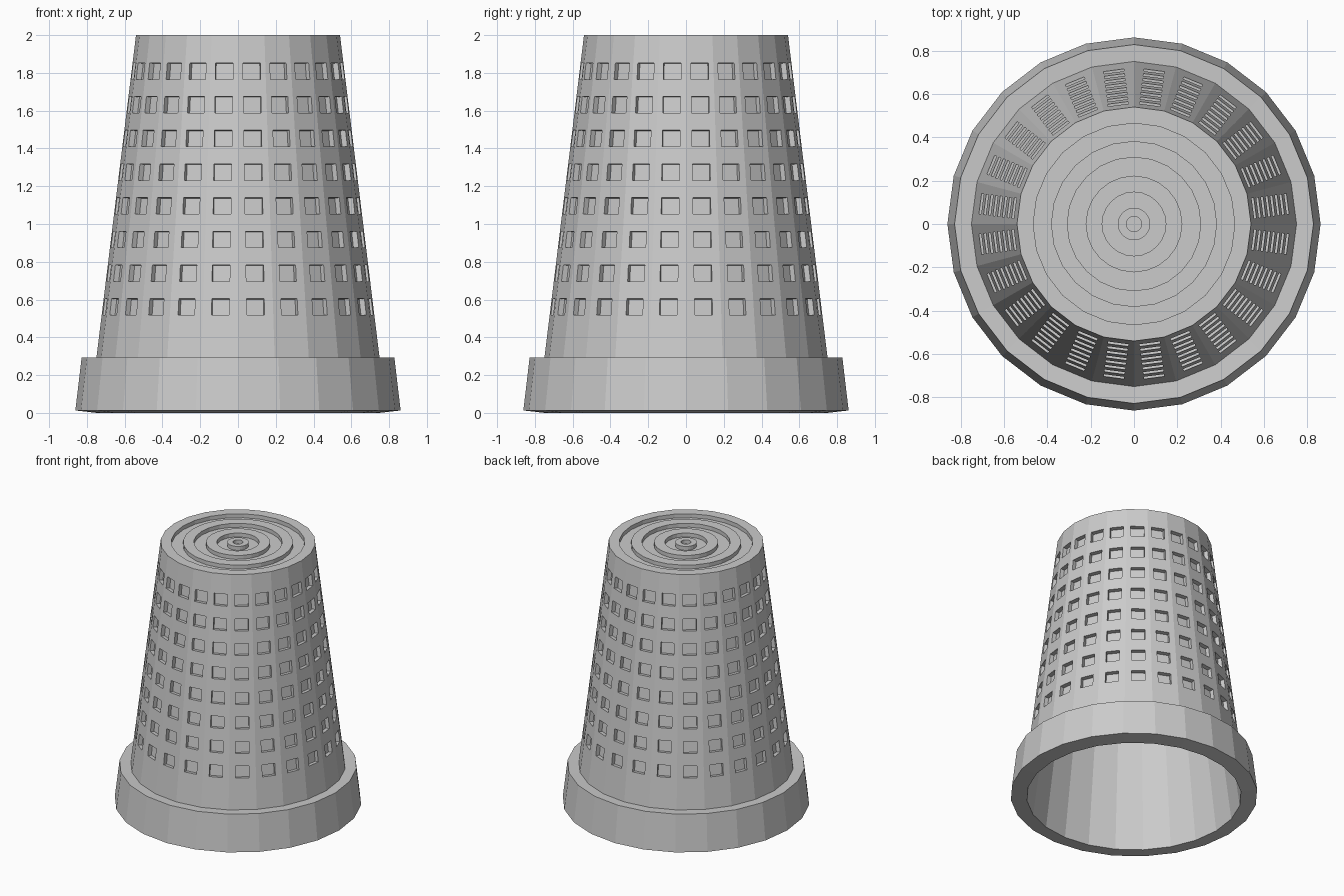
import bpy, bmesh
from math import sin, cos, pi

if "Cube" in bpy.data.objects:
    bpy.data.objects.remove(bpy.data.objects["Cube"])

SIDES = 24
STEP = 2 * pi / SIDES


def finish(bm, name):
    mesh = bpy.data.meshes.new(name)
    bm.to_mesh(mesh)
    bm.free()
    obj = bpy.data.objects.new(name, mesh)
    bpy.context.collection.objects.link(obj)
    return obj


def lathe(name, profile):
    """Revolve (radius, z) points; profile runs so outer walls go downward."""
    bm = bmesh.new()
    rings = [[bm.verts.new((r * cos(i * STEP), r * sin(i * STEP), z))
              for i in range(SIDES)] for r, z in profile]
    for a, b in zip(rings, rings[1:]):
        for i in range(SIDES):
            j = (i + 1) % SIDES
            bm.faces.new((a[i], b[i], b[j], a[j]))
    bmesh.ops.remove_doubles(bm, verts=bm.verts, dist=0.0005)
    return finish(bm, name)


# Base band and hollow inside
lathe("rim_and_lining", [(0.75, 0.288), (0.828, 0.292), (0.861, 0.013),
                         (0.748, 0.0), (0.492, 1.93), (0.0, 1.93)])

# Top with raised concentric rings
HI, LO = 2.0, 1.97
cap = [(0.0, LO)]
level = LO
for r in (0.035, 0.075, 0.147, 0.223, 0.308, 0.383, 0.465):
    cap.append((r, level))
    level = HI if level == LO else LO
    cap.append((r, level))
cap.append((0.54, HI))
lathe("ringed_top", cap)


# Tapered wall with square pits, one column of eight per facet
def wall_radius(z):
    return 0.75 + (0.54 - 0.75) * (z - 0.288) / (2.0 - 0.288)


PIT, DEPTH = 0.047, 0.03
levels = [0.288]
for row in range(8):
    low = 0.518 + row * 0.1783
    levels += [low, low + 0.087]
levels.append(2.0)

bm = bmesh.new()
pits = []
for k in range(SIDES):
    mid = (k + 0.5) * STEP
    grid = []
    for z in levels:
        apothem = wall_radius(z) * cos(STEP / 2)
        half = wall_radius(z) * sin(STEP / 2)
        grid.append([bm.verts.new((apothem * cos(mid) - u * sin(mid),
                                   apothem * sin(mid) + u * cos(mid), z))
                     for u in (-half, -PIT, PIT, half)])
    for i, (a, b) in enumerate(zip(grid, grid[1:])):
        for c in range(3):
            face = bm.faces.new((a[c], a[c + 1], b[c + 1], b[c]))
            if c == 1 and i % 2 == 1:
                pits.append(face)
bmesh.ops.remove_doubles(bm, verts=bm.verts, dist=0.0005)
bm.normal_update()
for face in bmesh.ops.extrude_discrete_faces(bm, faces=pits)["faces"]:
    bmesh.ops.translate(bm, verts=face.verts, vec=face.normal * -DEPTH)
bm.normal_update()
finish(bm, "pitted_wall")
